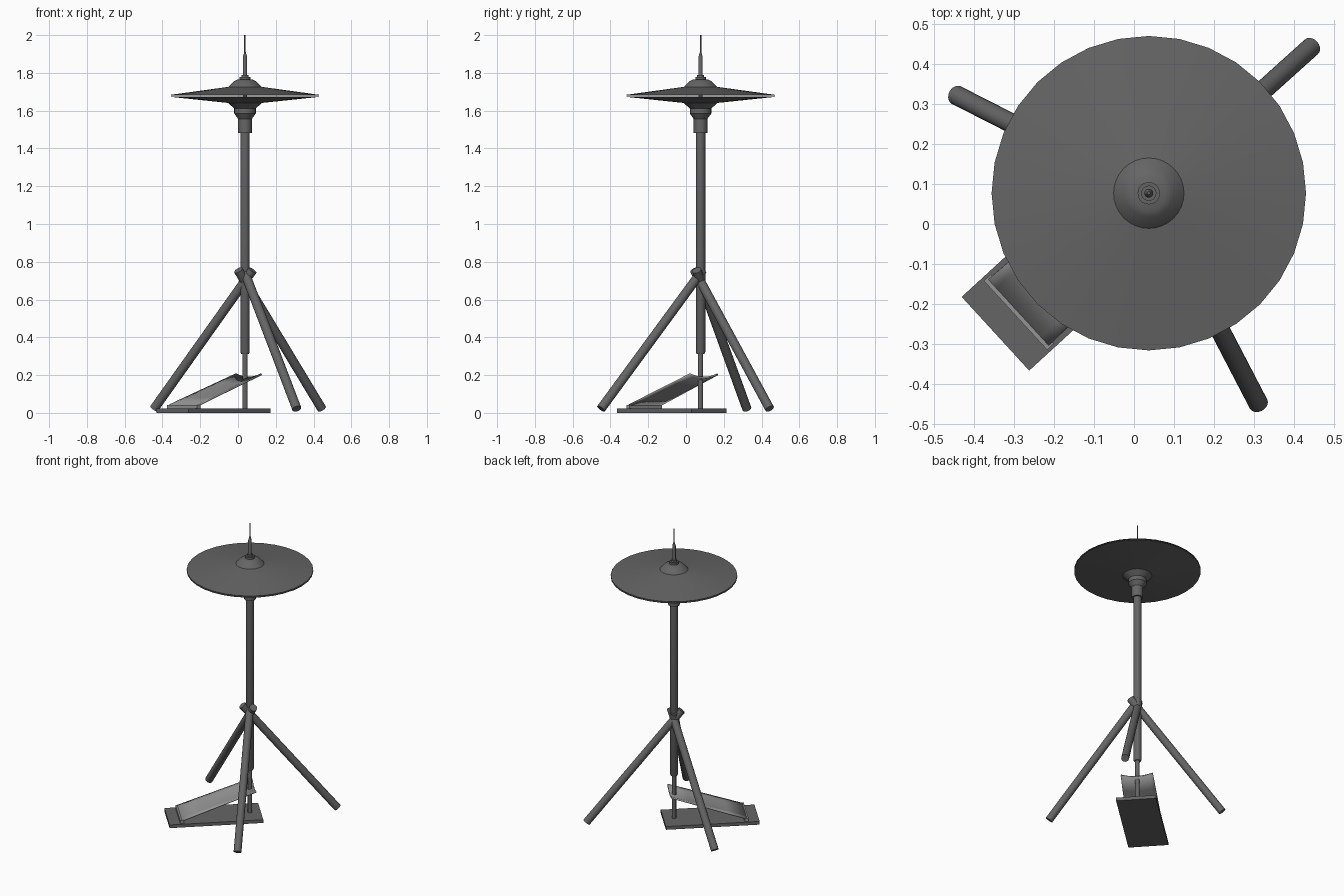
import bpy, bmesh, math
from mathutils import Vector, Matrix

if "Cube" in bpy.data.objects:
    bpy.data.objects.remove(bpy.data.objects["Cube"])

AX, AY = 0.037, 0.077           # stand axis
HEADING = math.radians(42.5)    # pedal direction


def material(name, v):
    m = bpy.data.materials.new(name)
    m.diffuse_color = (v, v, v, 1)
    m.use_nodes = True
    m.node_tree.nodes["Principled BSDF"].inputs["Base Color"].default_value = m.diffuse_color
    return m


DARK = material("dark grey metal", 0.13)
LIGHT = material("light grey metal", 0.3)


def finish(name, bm, mat, smooth=True):
    bmesh.ops.recalc_face_normals(bm, faces=bm.faces)
    me = bpy.data.meshes.new(name)
    bm.to_mesh(me)
    bm.free()
    me.materials.append(mat)
    ob = bpy.data.objects.new(name, me)
    bpy.context.collection.objects.link(ob)
    if smooth:
        bpy.ops.object.select_all(action='DESELECT')
        bpy.context.view_layer.objects.active = ob
        ob.select_set(True)
        bpy.ops.object.shade_smooth_by_angle(angle=math.radians(30))
    return ob


def lathe(name, profile, sides, mat=DARK):
    """Revolve (radius, z) points round the stand axis."""
    bm = bmesh.new()
    vs = [bm.verts.new((AX + r, AY, z)) for r, z in profile]
    es = [bm.edges.new(p) for p in zip(vs, vs[1:])]
    bmesh.ops.spin(bm, geom=vs + es, cent=(AX, AY, 0), axis=(0, 0, 1),
                   angle=2 * math.pi, steps=sides, use_merge=True)
    bmesh.ops.remove_doubles(bm, verts=bm.verts, dist=1e-5)
    return finish(name, bm, mat)


def tube(name, a, b, r):
    a, b = Vector(a), Vector(b)
    d = b - a
    m = Matrix.Translation((a + b) / 2) @ d.to_track_quat('Z', 'Y').to_matrix().to_4x4()
    bm = bmesh.new()
    bmesh.ops.create_cone(bm, cap_ends=True, segments=20, radius1=r, radius2=r,
                          depth=d.length, matrix=m)
    return finish(name, bm, DARK)


def pedal_frame():
    return Matrix.Translation((AX, AY, 0)) @ Matrix.Rotation(HEADING, 4, 'Z')


def box(name, u0, u1, half, z0, z1, mat):
    bm = bmesh.new()
    size = Matrix.Diagonal((u1 - u0, 2 * half, z1 - z0, 1))
    bmesh.ops.create_cube(bm, size=1, matrix=pedal_frame() @ Matrix.Translation(
        ((u0 + u1) / 2, 0, (z0 + z1) / 2)) @ size)
    return finish(name, bm, mat, False)


# Centre column: thin lower rod, main pole, upper rod
lathe("lower_rod", [(0, 0.01), (0.014, 0.01), (0.014, 0.33), (0, 0.33)], 20)
lathe("main_pole", [(0, 0.312), (0.02, 0.312), (0.025, 0.322), (0.025, 1.49), (0, 1.49)], 24)
lathe("upper_rod", [(0, 1.6), (0.011, 1.6), (0.011, 1.885), (0.004, 1.91), (0.004, 2.0), (0, 2.0)], 16)

# Cup that carries the lower cymbal, and the clutch nuts above the upper one
lathe("cymbal_seat", [(0, 1.483), (0.036, 1.483), (0.036, 1.556), (0.057, 1.585),
                      (0.057, 1.624), (0, 1.624)], 24)
lathe("clutch_nut", [(0, 1.755), (0.028, 1.755), (0.028, 1.778), (0.019, 1.778),
                     (0.019, 1.79), (0, 1.79)], 20)

# Pair of hollow cymbals with a narrow gap at the rim
lathe("upper_cymbal", [(0, 1.764), (0.042, 1.764), (0.06, 1.755), (0.088, 1.726), (0.393, 1.684),
                       (0.393, 1.681), (0.088, 1.722), (0.058, 1.751), (0, 1.758)], 32)
lathe("lower_cymbal", [(0, 1.612), (0.057, 1.612), (0.09, 1.641), (0.393, 1.673),
                       (0.393, 1.676), (0.09, 1.645), (0.055, 1.618), (0, 1.618)], 32)

# Tripod legs: angle, foot distance, overshoot past the axis, top height
for i, (ang, dist, over, top) in enumerate([(153, 0.54, 0.045, 0.755),
                                            (42, 0.547, 0.048, 0.755),
                                            (-62.5, 0.594, 0.012, 0.755)]):
    c, s = math.cos(math.radians(ang)), math.sin(math.radians(ang))
    tube(f"tripod_leg_{i + 1}", (AX + c * dist, AY + s * dist, 0.022),
         (AX - c * over, AY - s * over, top), 0.0245)

# Pedal: base plate, heel hinge bar
box("pedal_base_plate", -0.52, 0.067, 0.125, 0.0, 0.022, DARK)
box("pedal_heel_bar", -0.452, -0.428, 0.117, 0.02, 0.043, LIGHT)

# Sloping footboard, slightly dished across its width
bm = bmesh.new()
frame = pedal_frame()
rows = []
for k in range(5):
    t = k / 4
    w = 0.112 - 0.012 * t
    rows.append([bm.verts.new(frame @ Vector((
        -0.44 + 0.467 * t, w * (j / 4 - 1),
        0.04 + 0.165 * t - 0.018 * t * (1 - (j / 4 - 1) ** 2)))) for j in range(9)])
for a, b in zip(rows, rows[1:]):
    for j in range(8):
        bm.faces.new((a[j], b[j], b[j + 1], a[j + 1]))
board = finish("pedal_footboard", bm, LIGHT)
mod = board.modifiers.new("thickness", 'SOLIDIFY')
mod.thickness = 0.01
mod.offset = 0
